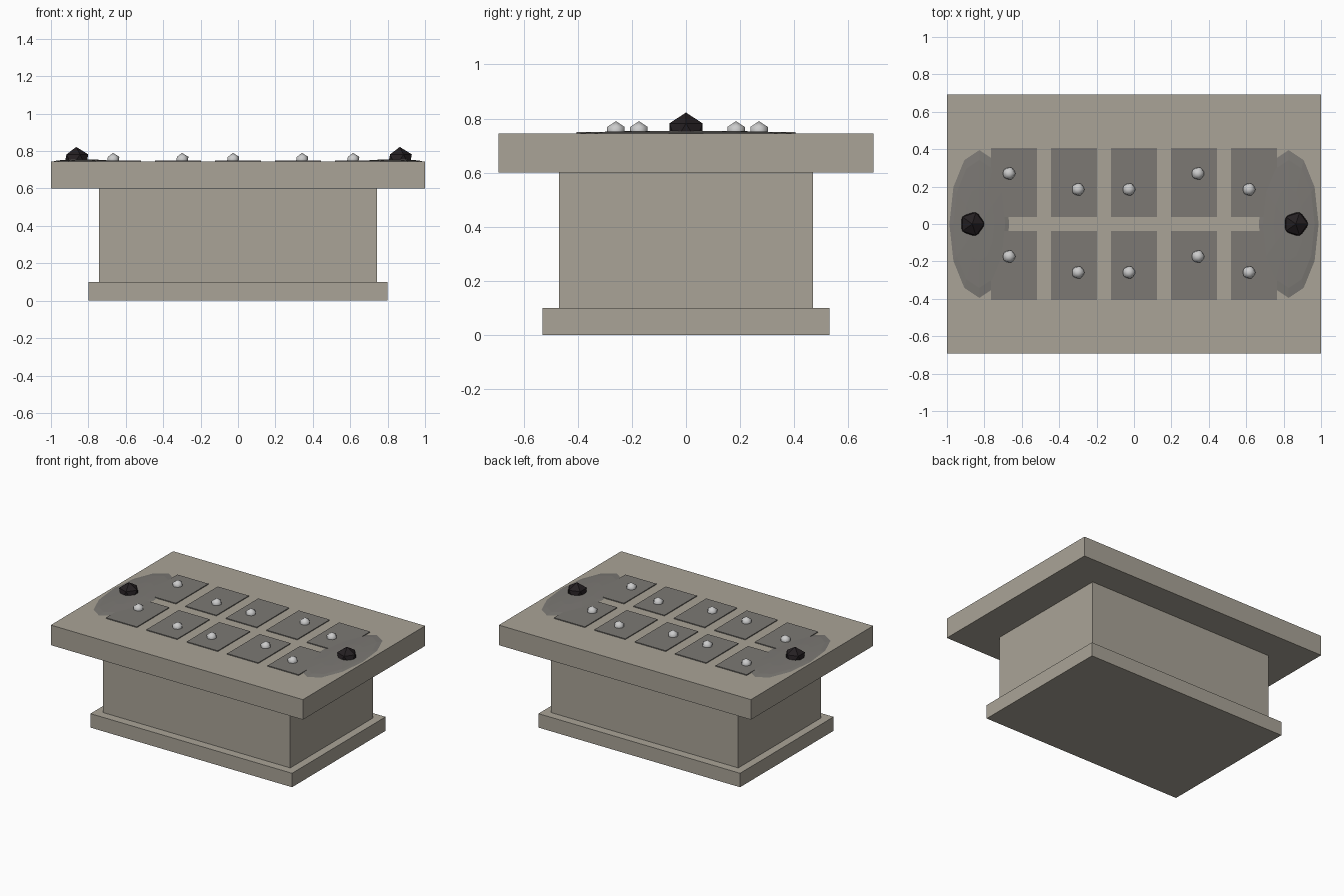
import bpy

if "Cube" in bpy.data.objects:
    bpy.data.objects.remove(bpy.data.objects["Cube"])


def material(name, rgb):
    m = bpy.data.materials.new(name)
    m.diffuse_color = (*rgb, 1)
    m.use_nodes = True
    m.node_tree.nodes["Principled BSDF"].inputs["Base Color"].default_value = m.diffuse_color
    return m


stone = material("stone", (0.40, 0.37, 0.31))
slate = material("slate", (0.20, 0.19, 0.175))
black = material("black", (0.018, 0.014, 0.016))
silver = material("silver", (0.55, 0.55, 0.55))


def finish(name, mat):
    ob = bpy.context.object
    ob.name = name
    ob.data.materials.append(mat)
    return ob


def box(name, size_x, size_y, z0, z1, mat, x=0, y=0):
    bpy.ops.mesh.primitive_cube_add(size=1, location=(x, y, (z0 + z1) / 2))
    ob = finish(name, mat)
    ob.scale = (size_x, size_y, z1 - z0)
    return ob


def pebble(name, radius, loc, mat):
    bpy.ops.mesh.primitive_ico_sphere_add(subdivisions=1, radius=radius, location=loc)
    return finish(name, mat)


# Table: plinth, body and overhanging top
box("plinth", 1.6, 1.06, 0, 0.1, stone)
box("body", 1.486, 0.938, 0.1, 0.6, stone)
box("table_top", 2.0, 1.386, 0.6, 0.744, stone)

# Two rows of five shallow pits, each holding one silver piece
piece_x = [-0.668, -0.299, -0.027, 0.342, 0.615]
piece_dy = [0.048, -0.037, -0.037, 0.048, -0.037]
for side in (-1, 1):
    for i in range(5):
        box("playing_pit", 0.246, 0.367, 0.74, 0.75, slate, (i - 2) * 0.321, side * 0.2215)
        piece = pebble("small_piece", 0.038, (piece_x[i], side * 0.222 + piece_dy[i], 0.752), silver)
        piece.data.polygons.foreach_set("use_smooth", [True] * len(piece.data.polygons))

    # Oval end store with a large dark piece
    bpy.ops.mesh.primitive_uv_sphere_add(segments=12, ring_count=6, radius=1,
                                         location=(side * 0.827, 0, 0.745))
    finish("end_store", slate).scale = (0.16, 0.395, 0.01)
    pebble("large_piece", 0.072, (side * 0.865, 0, 0.75), black)
